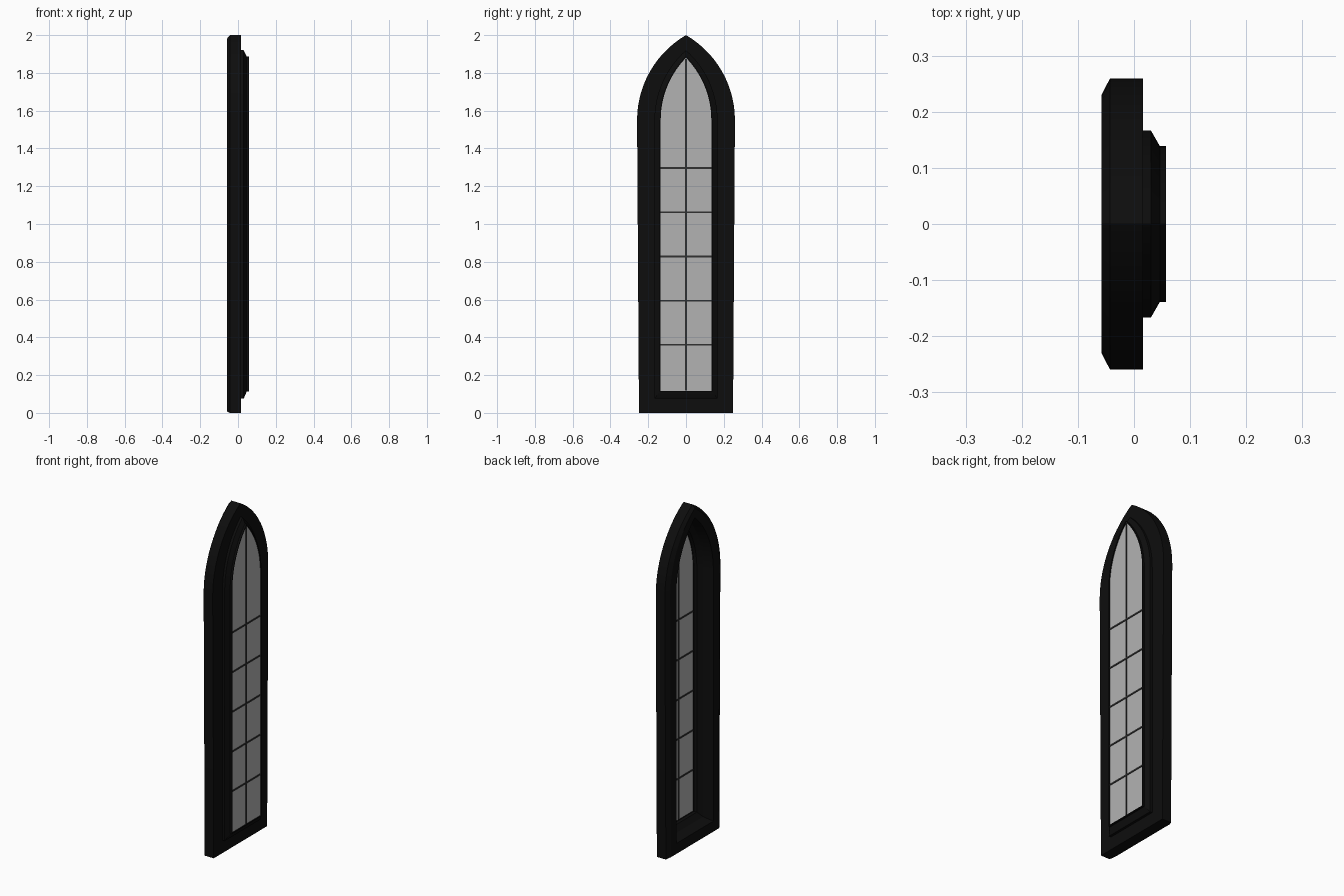
import bpy, bmesh, math

if "Cube" in bpy.data.objects:
    bpy.data.objects.remove(bpy.data.objects["Cube"])

SPRING = 1.55   # height where the pointed arch begins
STEPS = 14      # segments per arch side


def material(name, v):
    m = bpy.data.materials.new(name)
    m.diffuse_color = (v, v, v, 1)
    m.use_nodes = True
    m.node_tree.nodes["Principled BSDF"].inputs["Base Color"].default_value = m.diffuse_color
    return m


BLACK = material("black_frame", 0.004)
LEAD = material("dark_lead", 0.03)
GLASS = material("grey_glass", 0.45)


def lancet(x, w, bottom, apex, taper=0.0):
    """Pointed-arch outline in the YZ plane at depth x."""
    h = apex - SPRING
    r = (w * w + h * h) / (2 * w)
    end = math.asin(h / r)
    side = [(w - taper, bottom)]
    for i in range(STEPS + 1):
        a = end * i / STEPS
        side.append((w - r + r * math.cos(a), SPRING + r * math.sin(a)))
    side[-1] = (0.0, apex)
    pts = side + [(-y, z) for y, z in reversed(side[:-1])]
    return [(x, y, z) for y, z in pts]


def build(name, outlines, mat, ring=True):
    """Loft outlines; a ring closes on itself, otherwise the ends are capped."""
    bm = bmesh.new()
    loops = [[bm.verts.new(p) for p in o] for o in outlines]
    n = len(loops[0])
    for k in range(len(loops) if ring else len(loops) - 1):
        a, b = loops[k], loops[(k + 1) % len(loops)]
        for i in range(n):
            j = (i + 1) % n
            bm.faces.new((a[i], a[j], b[j], b[i]))
    if not ring:
        bm.faces.new(loops[0])
        bm.faces.new(loops[-1])
    bmesh.ops.recalc_face_normals(bm, faces=bm.faces)
    me = bpy.data.meshes.new(name)
    bm.to_mesh(me)
    bm.free()
    ob = bpy.data.objects.new(name, me)
    bpy.context.collection.objects.link(ob)
    me.materials.append(mat)
    bpy.ops.object.select_all(action='DESELECT')
    ob.select_set(True)
    bpy.context.view_layer.objects.active = ob
    bpy.ops.object.shade_smooth_by_angle(angle=math.radians(25))
    return ob


def bar(name, y, z, sy, sz):
    bpy.ops.mesh.primitive_cube_add(size=1, location=(0.05, y, z))
    ob = bpy.context.object
    ob.name = name
    ob.scale = (0.011, sy, sz)
    ob.data.materials.append(LEAD)


# stone-like frame: stepped section swept round the arch
build("window_frame", [
    lancet(-0.058, 0.172, 0.07, 1.925),
    lancet(-0.058, 0.230, 0.008, 1.982, 0.008),
    lancet(-0.043, 0.259, 0.0, 2.0, 0.010),
    lancet(0.016, 0.259, 0.0, 2.0, 0.010),
    lancet(0.016, 0.167, 0.075, 1.920),
    lancet(0.030, 0.167, 0.075, 1.920),
    lancet(0.046, 0.139, 0.112, 1.888),
    lancet(0.046, 0.136, 0.115, 1.884),
    lancet(0.025, 0.137, 0.114, 1.885),
    lancet(0.000, 0.160, 0.085, 1.910),
], BLACK)

# thin rim holding the pane
build("pane_rim", [
    lancet(0.044, 0.139, 0.112, 1.888),
    lancet(0.057, 0.139, 0.112, 1.888),
    lancet(0.057, 0.134, 0.117, 1.880),
    lancet(0.044, 0.134, 0.117, 1.880),
], BLACK)

# glass pane
build("glass_pane", [
    lancet(0.048, 0.137, 0.114, 1.885),
    lancet(0.052, 0.137, 0.114, 1.885),
], GLASS, ring=False)

# lead glazing bars
bar("vertical_bar", 0, 0.997, 0.008, 1.755)
for i in range(5):
    bar(f"cross_bar_{i + 1}", 0, 0.36 + 0.234 * i, 0.27, 0.009)
